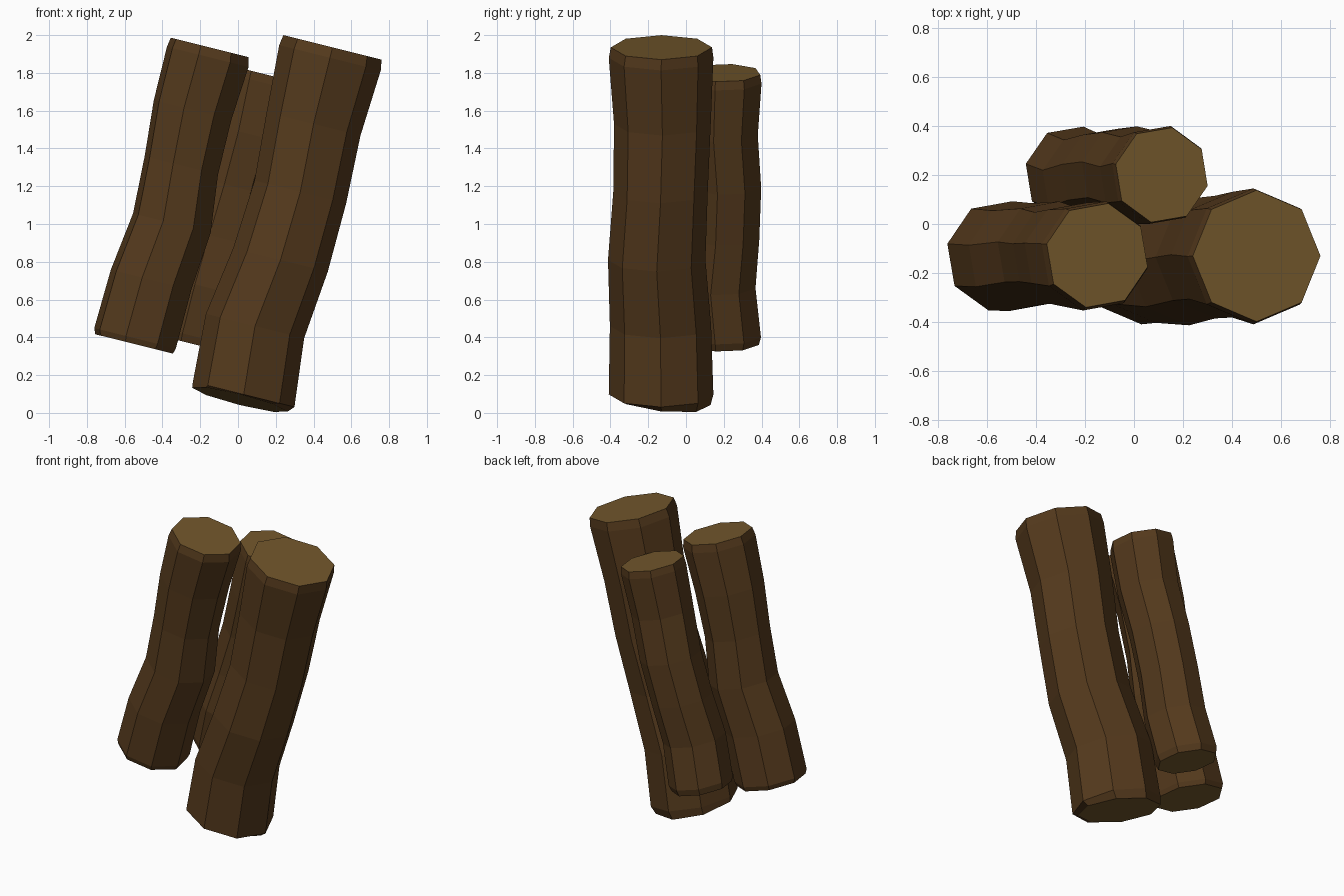
import bpy, bmesh
from math import radians, sin, cos, pi

if "Cube" in bpy.data.objects:
    bpy.data.objects.remove(bpy.data.objects["Cube"])

SIDES = 8
LEAN = radians(14)


def material(name, rgb):
    m = bpy.data.materials.new(name)
    m.diffuse_color = (*rgb, 1)
    m.use_nodes = True
    m.node_tree.nodes["Principled BSDF"].inputs["Base Color"].default_value = m.diffuse_color
    return m


bark = material("bark", (0.09, 0.042, 0.012))
cut_wood = material("cut_wood", (0.17, 0.095, 0.025))


def log(name, rings, turn, foot_slope=0.0):
    """Loft octagons (x, y, z, radius), all leaning sideways, then cap the ends."""
    bm = bmesh.new()
    loops = []
    for i, (x, y, z, r) in enumerate(rings):
        slope = foot_slope if i == 0 else 0
        loop = []
        for k in range(SIDES):
            a = radians(turn) + 2 * pi * k / SIDES
            u, v = r * cos(a), r * sin(a)
            loop.append(bm.verts.new((x + u * cos(LEAN), y + v,
                                      z - u * sin(LEAN) + slope * v)))
        loops.append(loop)
    for lo, hi in zip(loops, loops[1:]):
        for k in range(SIDES):
            n = (k + 1) % SIDES
            bm.faces.new((lo[k], lo[n], hi[n], hi[k]))
    for loop in (loops[0][::-1], loops[-1]):
        bm.faces.new(loop).material_index = 1
    bm.normal_update()
    mesh = bpy.data.meshes.new(name)
    bm.to_mesh(mesh)
    bm.free()
    mesh.materials.append(bark)
    mesh.materials.append(cut_wood)
    bpy.context.collection.objects.link(bpy.data.objects.new(name, mesh))


# Thick log at front right
log("right_log", [
    (0.01, -0.13, 0.07, 0.26), (0.03, -0.132, 0.098, 0.277),
    (0.09, -0.135, 0.46, 0.268), (0.225, -0.155, 0.81, 0.258),
    (0.33, -0.135, 1.17, 0.25), (0.40, -0.125, 1.53, 0.256),
    (0.487, -0.132, 1.88, 0.277), (0.50, -0.13, 1.935, 0.268)],
    0, -0.11)

# Medium log at front left
log("left_log", [
    (-0.55, -0.13, 0.365, 0.217), (-0.545, -0.13, 0.395, 0.228),
    (-0.46, -0.135, 0.705, 0.225), (-0.35, -0.12, 1.005, 0.217),
    (-0.30, -0.125, 1.31, 0.205), (-0.24, -0.125, 1.605, 0.217),
    (-0.16, -0.13, 1.885, 0.228), (-0.15, -0.128, 1.935, 0.217)],
    -12.5)

# Thin log at the back
log("back_log", [
    (-0.26, 0.20, 0.37, 0.19), (-0.25, 0.20, 0.41, 0.202),
    (-0.185, 0.175, 0.67, 0.198), (-0.11, 0.20, 0.93, 0.193),
    (-0.03, 0.21, 1.20, 0.193), (0.045, 0.19, 1.48, 0.195),
    (0.105, 0.20, 1.755, 0.205), (0.113, 0.20, 1.80, 0.198)],
    -13)
